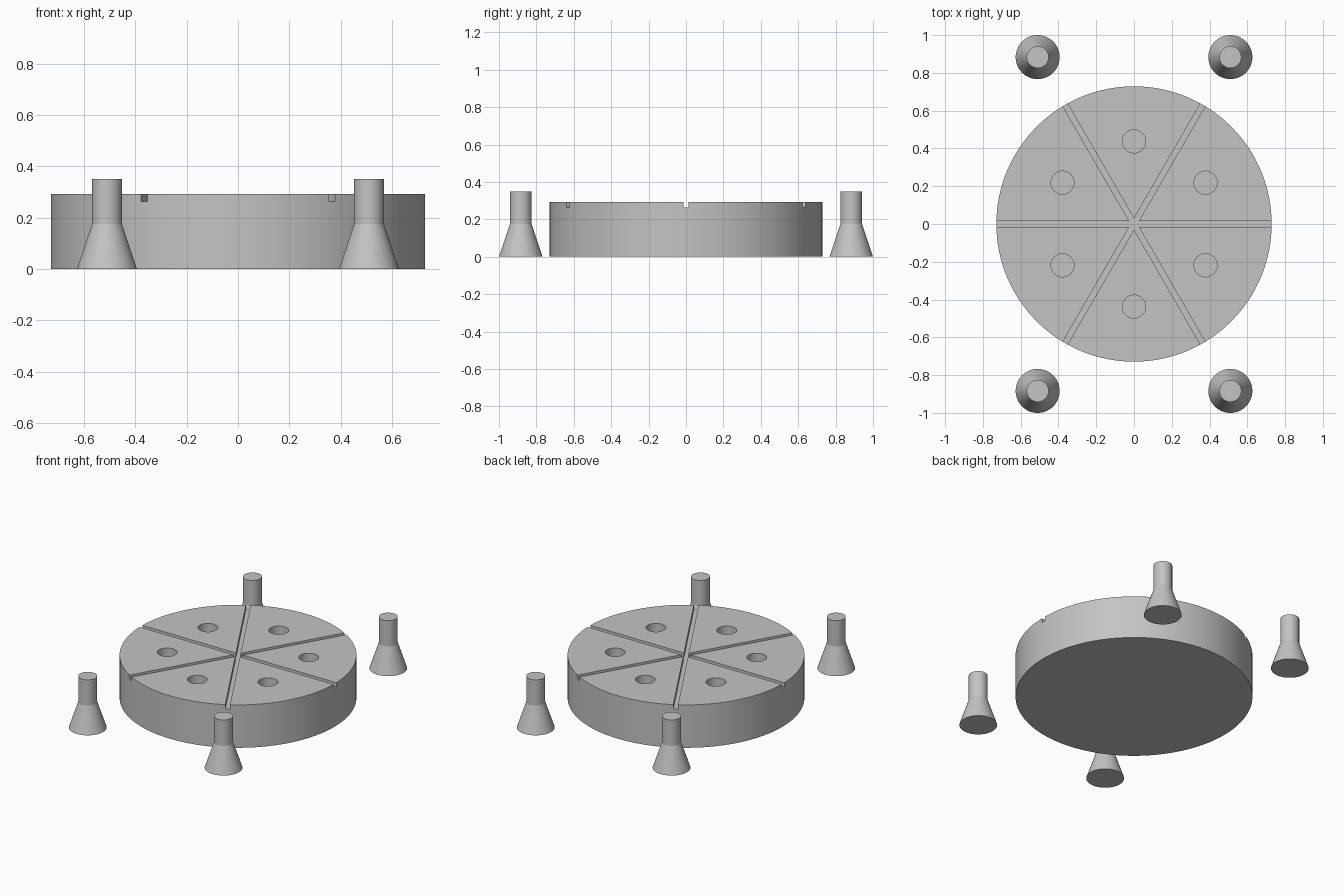
import bpy
from math import pi, cos, sin, radians

default = bpy.data.objects.get("Cube")
if default:
    bpy.data.objects.remove(default, do_unlink=True)

U = 0.02915                      # one design unit
DISC_R, DISC_H = 25 * U, 10 * U
SLOT = U                         # groove width and depth

# Single material
grey = bpy.data.materials.new("plain_grey")
grey.use_nodes = True
colour = (0.55, 0.55, 0.55, 1)
grey.diffuse_color = colour
grey.node_tree.nodes["Principled BSDF"].inputs["Base Color"].default_value = colour


def finish(name):
    ob = bpy.context.object
    ob.name = name
    ob.data.materials.append(grey)
    return ob


def cylinder(name, radius, height, x=0, y=0, z=0, sides=48):
    bpy.ops.mesh.primitive_cylinder_add(vertices=sides, radius=radius, depth=height,
                                        location=(x, y, z + height / 2))
    return finish(name)


def select(ob):
    bpy.ops.object.select_all(action='DESELECT')
    ob.select_set(True)
    bpy.context.view_layer.objects.active = ob


def smooth(ob):
    select(ob)
    bpy.ops.object.shade_smooth_by_angle(angle=radians(15))


def cut(body, cutter):
    cutter.hide_render = True
    select(body)
    mod = body.modifiers.new("cut", 'BOOLEAN')
    mod.operation = 'DIFFERENCE'
    mod.solver = 'EXACT'
    mod.object = cutter
    bpy.ops.object.modifier_apply(modifier=mod.name)
    bpy.data.objects.remove(cutter, do_unlink=True)


# Round base
base = cylinder("round_base", DISC_R, DISC_H, sides=128)

# Three grooves across the top, dividing it into six sectors
for i in range(3):
    bpy.ops.mesh.primitive_cube_add(size=1, location=(0, 0, DISC_H),
                                    rotation=(0, 0, i * pi / 3))
    groove = finish("groove_cutter")
    groove.scale = (3 * DISC_R, SLOT, 2 * SLOT)
    bpy.context.view_layer.update()
    cut(base, groove)

# One blind peg hole in each sector
for i in range(6):
    a = pi / 6 + i * pi / 3
    hole = cylinder("hole_cutter", 2.1 * U, 8 * U,
                    15 * U * cos(a), 15 * U * sin(a), DISC_H - 6 * U)
    cut(base, hole)
smooth(base)


# Flared pegs: profile spun round the vertical axis
def peg(name, x, y, sides=48):
    profile = [(4 * U, 0), (2 * U, 6 * U), (2 * U, 12 * U)]
    verts = [(r * cos(2 * pi * k / sides), r * sin(2 * pi * k / sides), z)
             for r, z in profile for k in range(sides)]
    faces = [tuple(reversed(range(sides))), tuple(range(2 * sides, 3 * sides))]
    for ring in range(2):
        lo = ring * sides
        for k in range(sides):
            n = (k + 1) % sides
            faces.append((lo + k, lo + n, lo + sides + n, lo + sides + k))
    mesh = bpy.data.meshes.new(name)
    mesh.from_pydata(verts, [], faces)
    mesh.materials.append(grey)
    ob = bpy.data.objects.new(name, mesh)
    ob.location = (x, y, 0)
    bpy.context.collection.objects.link(ob)
    smooth(ob)


for side, sx in (("right", -1), ("left", 1)):
    for end, sy in (("front", -1), ("back", 1)):
        peg(f"{end}_{side}_peg", sx * 35 * U * cos(pi / 3), sy * 35 * U * sin(pi / 3))
